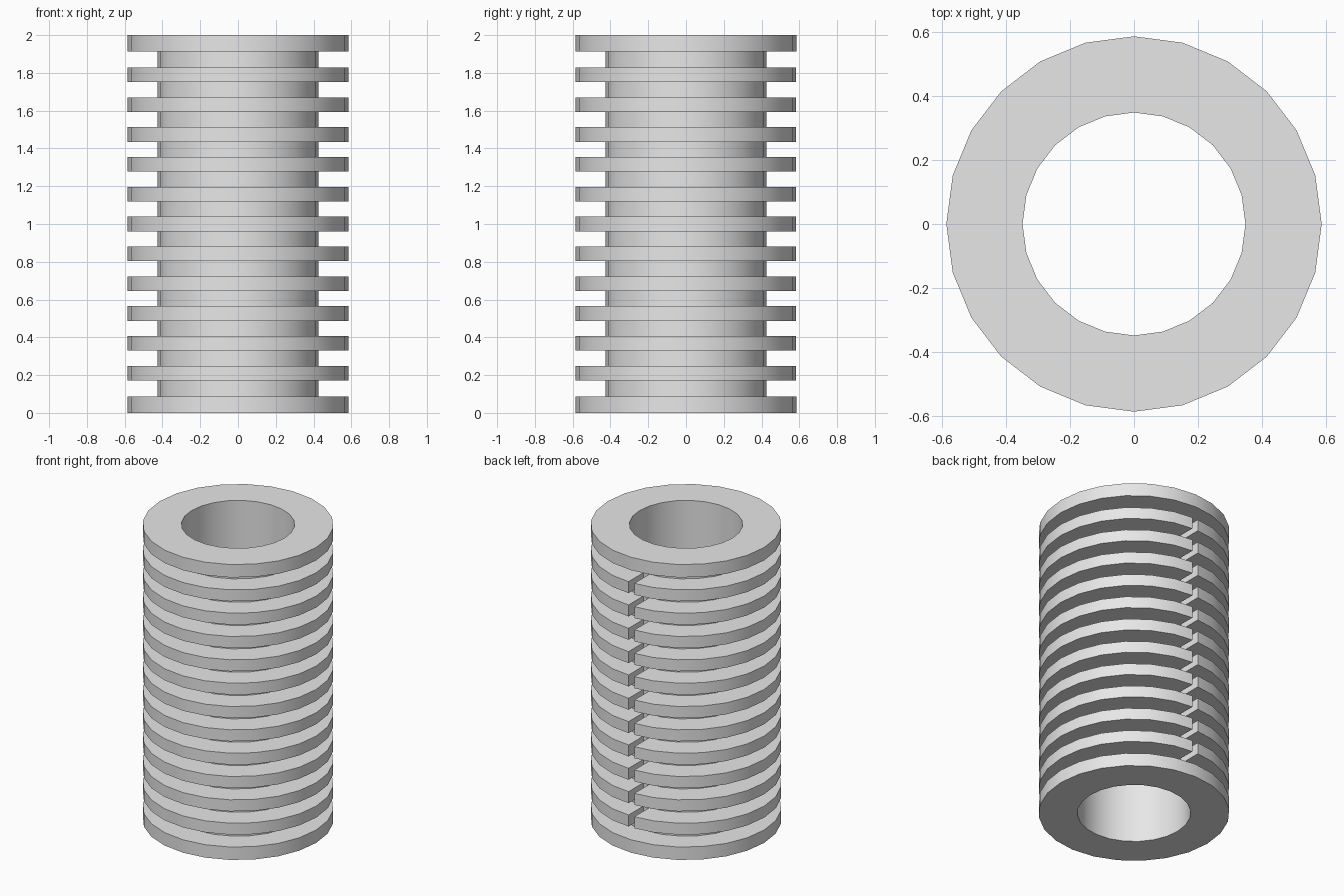
import bpy
import bmesh
from math import sin, cos, tan, tau, pi, radians
from mathutils import Vector

SIDES = 24
R_BORE, R_TUBE, R_FIN = 0.348, 0.427, 0.586
HEIGHT, FLANGE = 2.0, 0.0875
FIN_COUNT, FIN_PITCH, FIN_THICK = 11, 0.158, 0.078
SLOT = 0.043

cube = bpy.data.objects.get("Cube")
if cube:
    bpy.data.objects.remove(cube, do_unlink=True)

grey = bpy.data.materials.new("light_grey")
grey.use_nodes = True
colour = (0.8, 0.8, 0.8, 1.0)
grey.diffuse_color = colour
grey.node_tree.nodes["Principled BSDF"].inputs["Base Color"].default_value = colour


def lathe(name, profile, slot=0.0):
    """Turn a closed (radius, z) profile about z; a slot leaves a parallel gap at the back."""
    bm = bmesh.new()
    rings = []
    for i in range(SIDES + (1 if slot else 0)):
        a = pi / 2 + tau * i / SIDES
        ring = []
        for r, z in profile:
            p = Vector((r * cos(a), r * sin(a), z))
            if slot and i in (0, SIDES):
                # Slide the end points along the polygon's side to the slot wall
                p.x = -slot / 2 if i == 0 else slot / 2
                p.y = r - slot / 2 * tan(pi / SIDES)
            ring.append(bm.verts.new(p))
        rings.append(ring)

    n = len(profile)
    pairs = list(zip(rings, rings[1:]))
    if slot:
        bm.faces.new(rings[0])
        bm.faces.new(rings[-1])
    else:
        pairs.append((rings[-1], rings[0]))
    for a, b in pairs:
        for j in range(n):
            k = (j + 1) % n
            bm.faces.new((a[j], a[k], b[k], b[j]))
    bmesh.ops.recalc_face_normals(bm, faces=bm.faces)

    mesh = bpy.data.meshes.new(name)
    bm.to_mesh(mesh)
    bm.free()
    mesh.materials.append(grey)
    obj = bpy.data.objects.new(name, mesh)
    bpy.context.collection.objects.link(obj)
    bpy.ops.object.select_all(action='DESELECT')
    obj.select_set(True)
    bpy.context.view_layer.objects.active = obj
    bpy.ops.object.shade_smooth_by_angle(angle=radians(30))
    return obj


# Hollow tube with a solid flange at each end
lathe("flanged_tube", [
    (R_BORE, 0), (R_FIN, 0), (R_FIN, FLANGE), (R_TUBE, FLANGE),
    (R_TUBE, HEIGHT - FLANGE), (R_FIN, HEIGHT - FLANGE),
    (R_FIN, HEIGHT), (R_BORE, HEIGHT),
])

# Stack of split fins, slotted at the back and seated slightly into the tube
low = HEIGHT / 2 - FIN_PITCH * (FIN_COUNT - 1) / 2 - FIN_THICK / 2
seat = R_TUBE - 0.02
fins = lathe("split_fins", [
    (seat, low), (R_FIN, low), (R_FIN, low + FIN_THICK), (seat, low + FIN_THICK),
], SLOT)
stack = fins.modifiers.new("stack", 'ARRAY')
stack.count = FIN_COUNT
stack.use_relative_offset = False
stack.use_constant_offset = True
stack.constant_offset_displace = (0, 0, FIN_PITCH)
